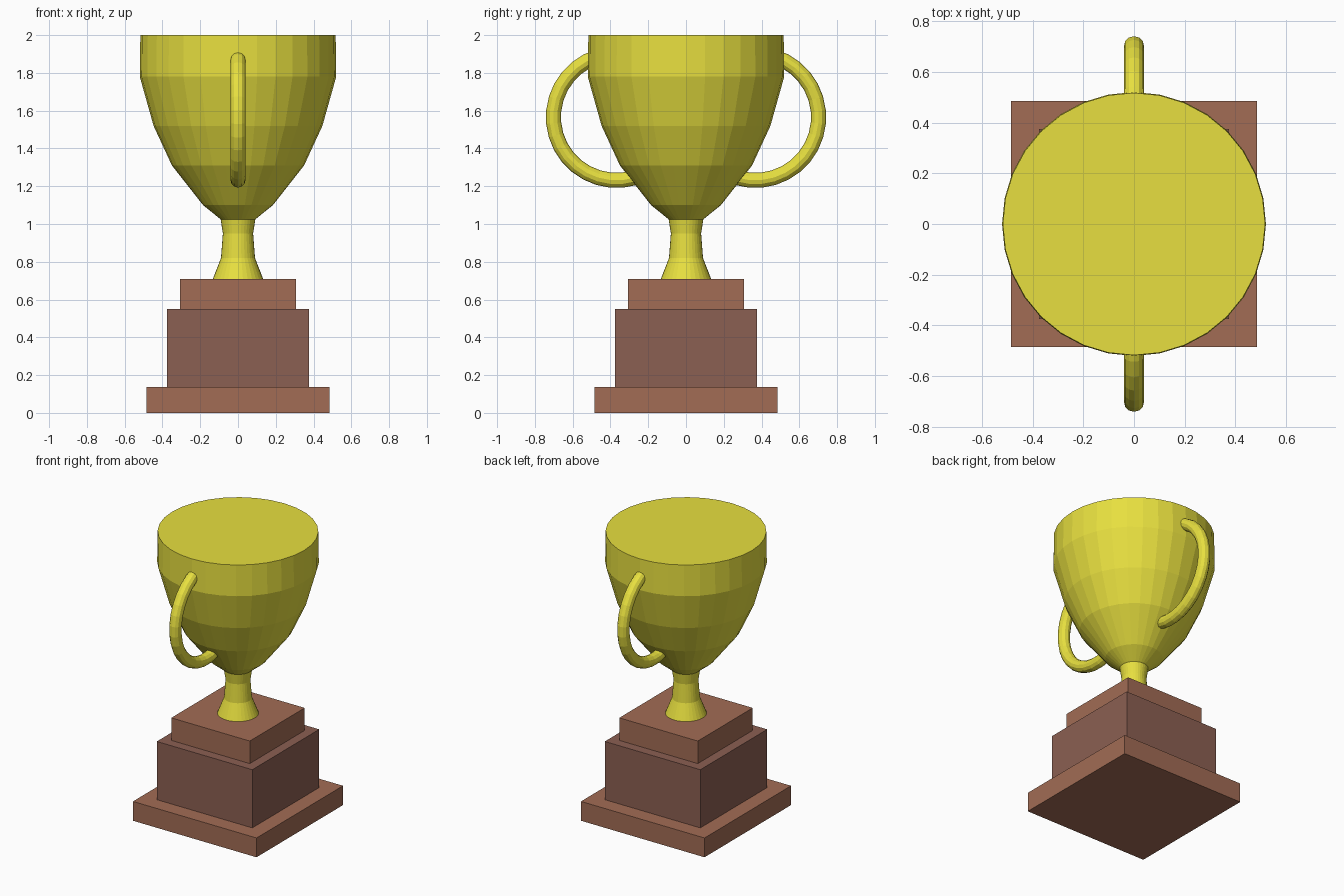
import bpy, bmesh
from math import sin, cos, radians, tau

if "Cube" in bpy.data.objects:
    bpy.data.objects.remove(bpy.data.objects["Cube"])


def material(name, color):
    m = bpy.data.materials.new(name)
    m.diffuse_color = (*color, 1)
    m.use_nodes = True
    m.node_tree.nodes["Principled BSDF"].inputs["Base Color"].default_value = m.diffuse_color
    return m


gold = material("gold", (0.80, 0.74, 0.05))
wood = material("wood", (0.36, 0.15, 0.09))
dark_wood = material("dark_wood", (0.26, 0.115, 0.085))


def box(name, half, z0, z1, mat):
    bpy.ops.mesh.primitive_cube_add(size=1, location=(0, 0, (z0 + z1) / 2))
    ob = bpy.context.object
    ob.name = name
    ob.scale = (2 * half, 2 * half, z1 - z0)
    bpy.ops.object.transform_apply(location=False, rotation=False, scale=True)
    ob.data.materials.append(mat)


def loft(name, rings, mat):
    """Skin closed rings of points and cap both ends."""
    bm = bmesh.new()
    loops = [[bm.verts.new(p) for p in ring] for ring in rings]
    n = len(loops[0])
    for a, b in zip(loops, loops[1:]):
        for i in range(n):
            j = (i + 1) % n
            bm.faces.new((a[i], a[j], b[j], b[i]))
    bm.faces.new(loops[0][::-1])
    bm.faces.new(loops[-1])
    bmesh.ops.recalc_face_normals(bm, faces=bm.faces)
    mesh = bpy.data.meshes.new(name)
    bm.to_mesh(mesh)
    bm.free()
    mesh.materials.append(mat)
    ob = bpy.data.objects.new(name, mesh)
    bpy.context.collection.objects.link(ob)


# Stepped square plinth
box("plinth_foot", 0.485, 0.0, 0.137, wood)
box("plinth_block", 0.375, 0.137, 0.55, dark_wood)
box("plinth_cap", 0.308, 0.55, 0.71, wood)

# Solid cup and stem, turned from a radius/height profile
profile = [(0.133, 0.71), (0.09, 0.82), (0.08, 0.95), (0.092, 1.025),
           (0.185, 1.10), (0.35, 1.31), (0.447, 1.52), (0.52, 1.78), (0.517, 2.0)]
SIDES = 32
loft("cup", [[(r * cos(tau * i / SIDES), r * sin(tau * i / SIDES), z)
              for i in range(SIDES)] for r, z in profile], gold)

# Two arc handles, ends sunk into the cup
CY, CZ, MAJOR, TUBE = 0.367, 1.566, 0.335, 0.04
STEPS, TUBE_SIDES = 17, 12
for side, name in ((-1, "front_handle"), (1, "back_handle")):
    rings = []
    for k in range(STEPS + 1):
        a = radians(-118 + 191.25 * k / STEPS)
        ring = []
        for i in range(TUBE_SIDES):
            t = tau * i / TUBE_SIDES
            r = MAJOR + TUBE * cos(t)
            ring.append((TUBE * sin(t), side * (CY + r * cos(a)), CZ + r * sin(a)))
        rings.append(ring)
    loft(name, rings, gold)
